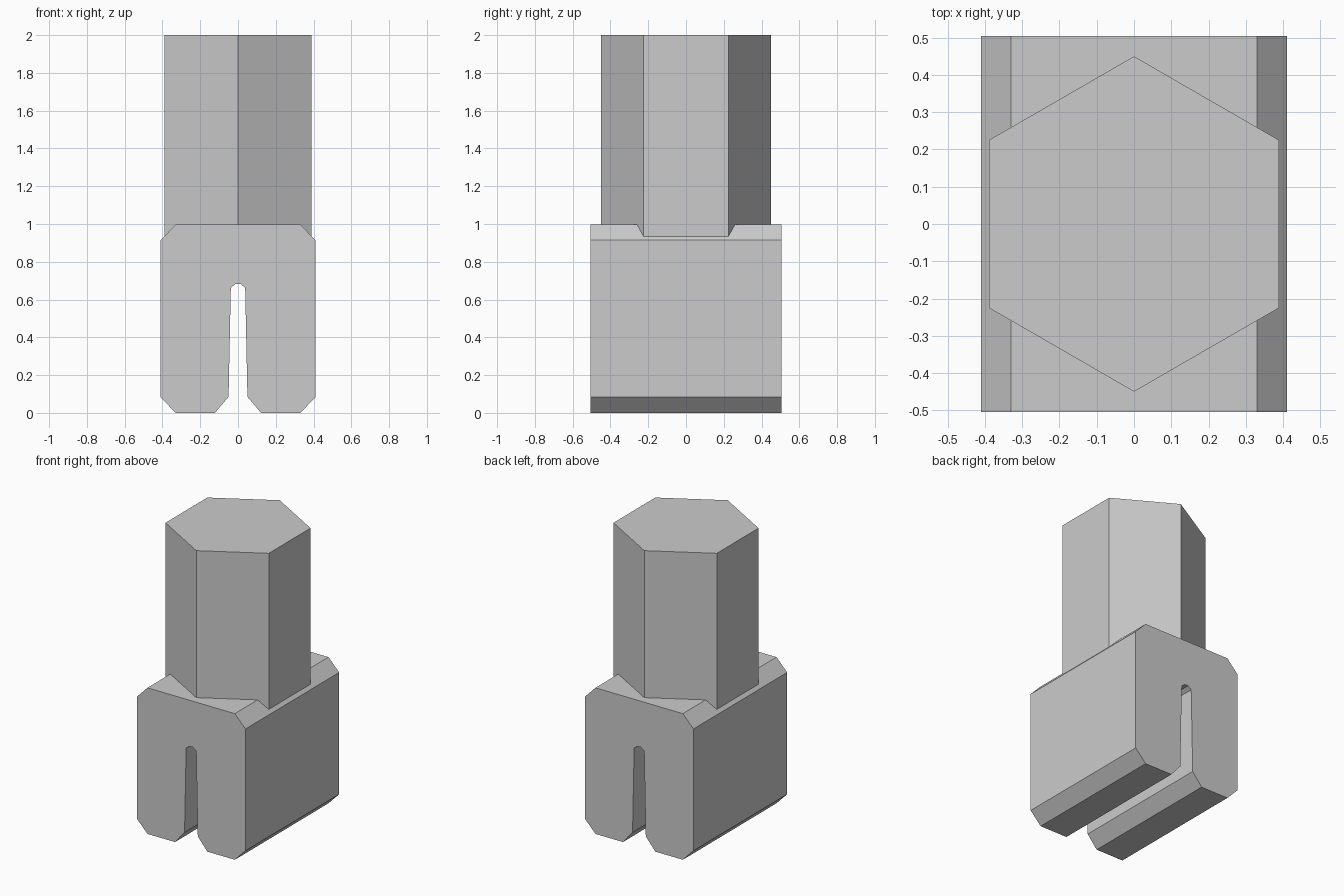
import bpy, bmesh, math

cube = bpy.data.objects.get("Cube")
if cube:
    bpy.data.objects.remove(cube, do_unlink=True)

# Plain grey material shared by both parts
grey = bpy.data.materials.new("plain grey")
grey.use_nodes = True
COLOR = (0.6, 0.6, 0.6, 1)
grey.diffuse_color = COLOR
grey.node_tree.nodes["Principled BSDF"].inputs["Base Color"].default_value = COLOR


def prism(name, outline, direction):
    """Extrude a closed outline of 3D points along a direction."""
    bm = bmesh.new()
    face = bm.faces.new([bm.verts.new(p) for p in outline])
    out = bmesh.ops.extrude_face_region(bm, geom=[face])["geom"]
    moved = [v for v in out if isinstance(v, bmesh.types.BMVert)]
    bmesh.ops.translate(bm, verts=moved, vec=direction)
    bmesh.ops.recalc_face_normals(bm, faces=bm.faces)
    mesh = bpy.data.meshes.new(name)
    bm.to_mesh(mesh)
    bm.free()
    mesh.materials.append(grey)
    obj = bpy.data.objects.new(name, mesh)
    bpy.context.collection.objects.link(obj)
    return obj


# Slotted block: half profile from slot top, around the foot, to the top chamfer
DEPTH = 1.01
half = [(0.012, 0.683), (0.038, 0.663), (0.05, 0.085), (0.122, 0),
        (0.33, 0), (0.41, 0.083), (0.41, 0.914), (0.33, 0.997)]
profile = half + [(-x, z) for x, z in reversed(half)]
prism("slotted_block", [(x, -DEPTH / 2, z) for x, z in profile], (0, DEPTH, 0))

# Hexagonal shaft with corners facing front and back, sunk into the block
RADIUS, BASE, TOP = 0.45, 0.9, 2
corners = [math.radians(30 + 60 * i) for i in range(6)]
prism("hex_shaft",
      [(RADIUS * math.cos(a), RADIUS * math.sin(a), BASE) for a in corners],
      (0, 0, TOP - BASE))
